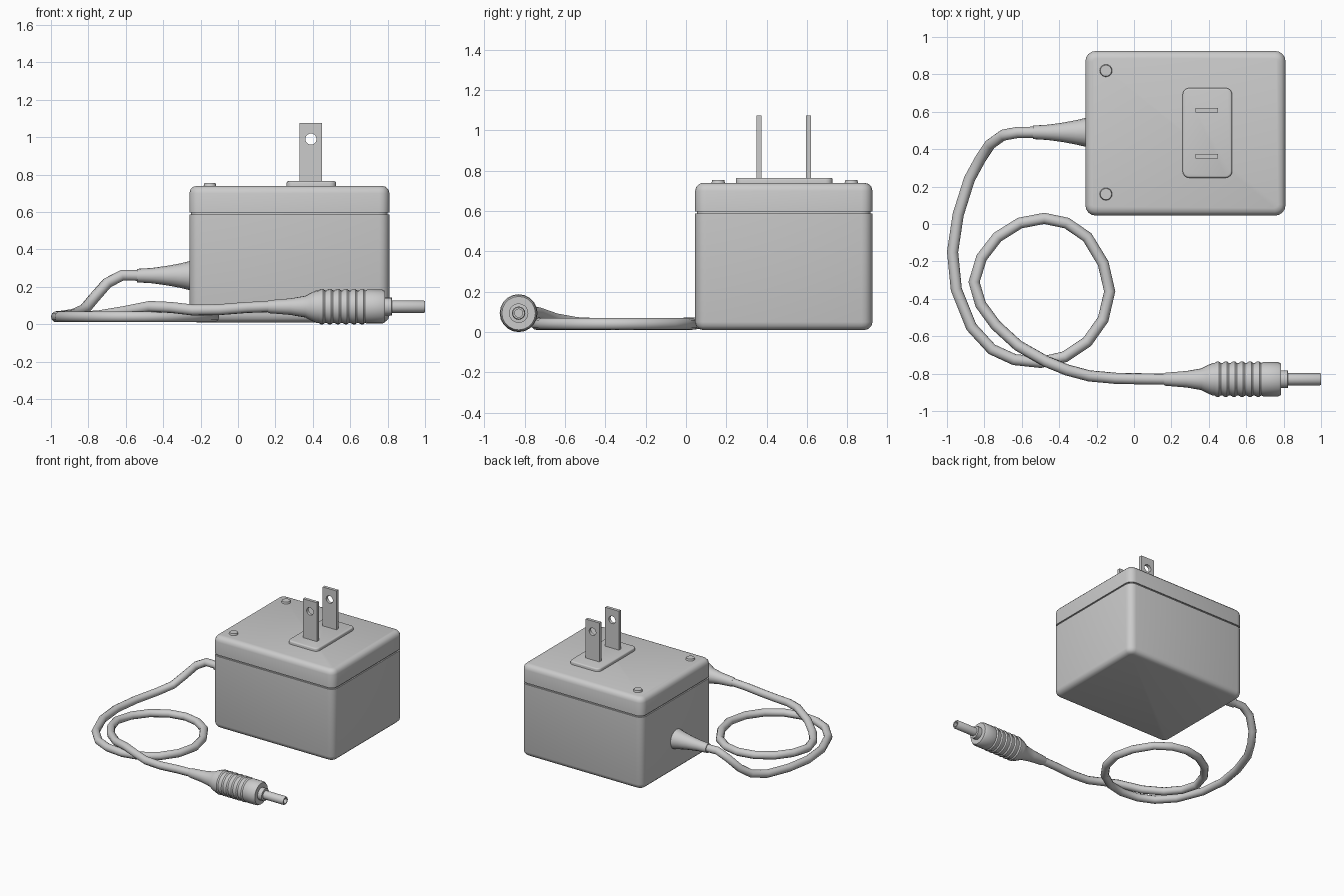
import bpy, bmesh, math
from mathutils import Matrix

if "Cube" in bpy.data.objects:
    bpy.data.objects.remove(bpy.data.objects["Cube"])


def finish(bm, name, angle=35):
    """Turn a bmesh into a smooth-by-angle object."""
    bmesh.ops.recalc_face_normals(bm, faces=bm.faces[:])
    me = bpy.data.meshes.new(name)
    bm.to_mesh(me)
    bm.free()
    ob = bpy.data.objects.new(name, me)
    bpy.context.collection.objects.link(ob)
    smooth(ob, angle)
    return ob


def smooth(ob, angle=35):
    bpy.ops.object.select_all(action='DESELECT')
    ob.select_set(True)
    bpy.context.view_layer.objects.active = ob
    bpy.ops.object.shade_smooth_by_angle(angle=math.radians(angle))


def rounded_box(name, lo, hi, corner, top=0.0, bottom=0.0):
    """Box with rounded upright corners and optional rounded top/bottom rims."""
    size = [b - a for a, b in zip(lo, hi)]
    mid = [(a + b) / 2 for a, b in zip(lo, hi)]
    bm = bmesh.new()
    bmesh.ops.create_cube(bm, size=1, matrix=Matrix.Translation(mid) @ Matrix.Diagonal((*size, 1)))
    upright = [e for e in bm.edges if abs(e.verts[0].co.z - e.verts[1].co.z) > 1e-4]
    bmesh.ops.bevel(bm, geom=upright, offset=corner, segments=4, profile=0.5, affect='EDGES')
    for z, r in ((hi[2], top), (lo[2], bottom)):
        if r:
            rim = [e for e in bm.edges if all(abs(v.co.z - z) < 1e-5 for v in e.verts)]
            bmesh.ops.bevel(bm, geom=rim, offset=r, segments=3, profile=0.5, affect='EDGES')
    return finish(bm, name)


def lathe_x(name, profile, y, z, sides=20):
    """Revolve (x, radius) points about an axis parallel to x."""
    bm = bmesh.new()
    rings = []
    for x, r in profile:
        rings.append([bm.verts.new((x, y + r * math.cos(2 * math.pi * i / sides),
                                    z + r * math.sin(2 * math.pi * i / sides)))
                      for i in range(sides)])
    for a, b in zip(rings, rings[1:]):
        for i in range(sides):
            j = (i + 1) % sides
            bm.faces.new((a[i], a[j], b[j], b[i]))
    bm.faces.new(rings[0])
    bm.faces.new(rings[-1])
    return finish(bm, name, 30)


def curve_object(name, splines, **settings):
    """Poly curve, converted to mesh. splines = [(points, cyclic), ...]"""
    cu = bpy.data.curves.new(name, 'CURVE')
    for key, value in settings.items():
        setattr(cu, key, value)
    for pts, cyclic in splines:
        sp = cu.splines.new('POLY')
        sp.points.add(len(pts) - 1)
        for p, co in zip(sp.points, pts):
            p.co = (*co, 1)
        sp.use_cyclic_u = cyclic
    ob = bpy.data.objects.new(name, cu)
    bpy.context.collection.objects.link(ob)
    bpy.ops.object.select_all(action='DESELECT')
    ob.select_set(True)
    bpy.context.view_layer.objects.active = ob
    bpy.ops.object.convert(target='MESH')
    return bpy.context.view_layer.objects.active


# Housing: lower body, recessed seam, lid
rounded_box("housing_body", (-0.26, 0.045, 0.01), (0.81, 0.925, 0.587), 0.055, bottom=0.04)
rounded_box("housing_seam", (-0.25, 0.055, 0.56), (0.80, 0.915, 0.63), 0.05)
rounded_box("housing_lid", (-0.26, 0.045, 0.598), (0.81, 0.925, 0.74), 0.055, top=0.04)

# Raised pad under the prongs
rounded_box("prong_pad", (0.26, 0.247, 0.73), (0.525, 0.727, 0.765), 0.035, top=0.01)

# Two flat prongs with a round hole
plate = [(0.33, 0.75, 0), (0.45, 0.75, 0), (0.45, 1.075, 0), (0.33, 1.075, 0)]
hole = [(0.39 + 0.03 * math.cos(2 * math.pi * i / 16), 0.99 + 0.03 * math.sin(2 * math.pi * i / 16), 0)
        for i in range(16)]
for name, y in (("prong_front", 0.362), ("prong_back", 0.608)):
    prong = curve_object(name, [(plate, True), (hole, True)],
                         dimensions='2D', fill_mode='BOTH', extrude=0.0125)
    prong.rotation_euler.x = math.pi / 2
    prong.location.y = y
    smooth(prong, 35)

# Screw heads on the lid
for name, y in (("screw_front", 0.16), ("screw_back", 0.82)):
    bm = bmesh.new()
    bmesh.ops.create_cone(bm, cap_ends=True, segments=16, radius1=0.036, radius2=0.03, depth=0.024,
                          matrix=Matrix.Translation((-0.15, y, 0.742)))
    finish(bm, name, 30)

# Flared strain relief where the cable leaves the housing
lathe_x("strain_relief", [(-0.24, 0.08), (-0.26, 0.077), (-0.31, 0.065), (-0.38, 0.052),
                          (-0.46, 0.041), (-0.54, 0.036)], 0.49, 0.26, 16)

# Cable: drops to the ground, makes one loop, crosses over itself, runs to the jack
cable_start = [(-0.50, 0.49, 0.26), (-0.62, 0.49, 0.262), (-0.70, 0.475, 0.22), (-0.77, 0.425, 0.14),
               (-0.82, 0.35, 0.08), (-0.88, 0.24, 0.052), (-0.94, 0.05, 0.043), (-0.97, -0.15, 0.04),
               (-0.95, -0.35, 0.04), (-0.87, -0.55, 0.04), (-0.76, -0.67, 0.04), (-0.64, -0.725, 0.04)]
loop = [(-0.50, -0.74), (-0.37, -0.71), (-0.25, -0.63), (-0.165, -0.51), (-0.13, -0.36),
        (-0.165, -0.21), (-0.25, -0.07), (-0.36, 0.005), (-0.48, 0.03), (-0.61, 0.005),
        (-0.73, -0.07), (-0.815, -0.18), (-0.855, -0.31), (-0.82, -0.43)]
cable_end = [(-0.74, -0.54, 0.045), (-0.62, -0.65, 0.065), (-0.47, -0.735, 0.095), (-0.36, -0.78, 0.09),
             (-0.24, -0.812, 0.076), (-0.10, -0.825, 0.078), (0.05, -0.828, 0.09), (0.20, -0.83, 0.095)]
path = cable_start + [(x, y, 0.04) for x, y in loop] + cable_end
cable = curve_object("cable", [(path, False)], dimensions='3D', bevel_depth=0.03,
                     bevel_resolution=3, use_fill_caps=True)
smooth(cable, 50)

# Jack grip: tapered tail, ribbed barrel, collar
grip = [(0.16, 0.031), (0.17, 0.035), (0.28, 0.044), (0.36, 0.058), (0.39, 0.074), (0.42, 0.087)]
for i in range(6):
    x = 0.43 + i * 0.043
    grip += [(x, 0.087), (x + 0.012, 0.094), (x + 0.025, 0.094), (x + 0.035, 0.087)]
grip += [(0.69, 0.091), (0.772, 0.091), (0.787, 0.083), (0.787, 0.048), (0.822, 0.048), (0.824, 0.03)]
lathe_x("jack_grip", grip, -0.83, 0.094)

# Hollow metal tip
lathe_x("jack_tip", [(0.80, 0.033), (0.993, 0.033), (1.0, 0.029), (1.0, 0.02), (0.85, 0.02)],
        -0.83, 0.094, 16)
